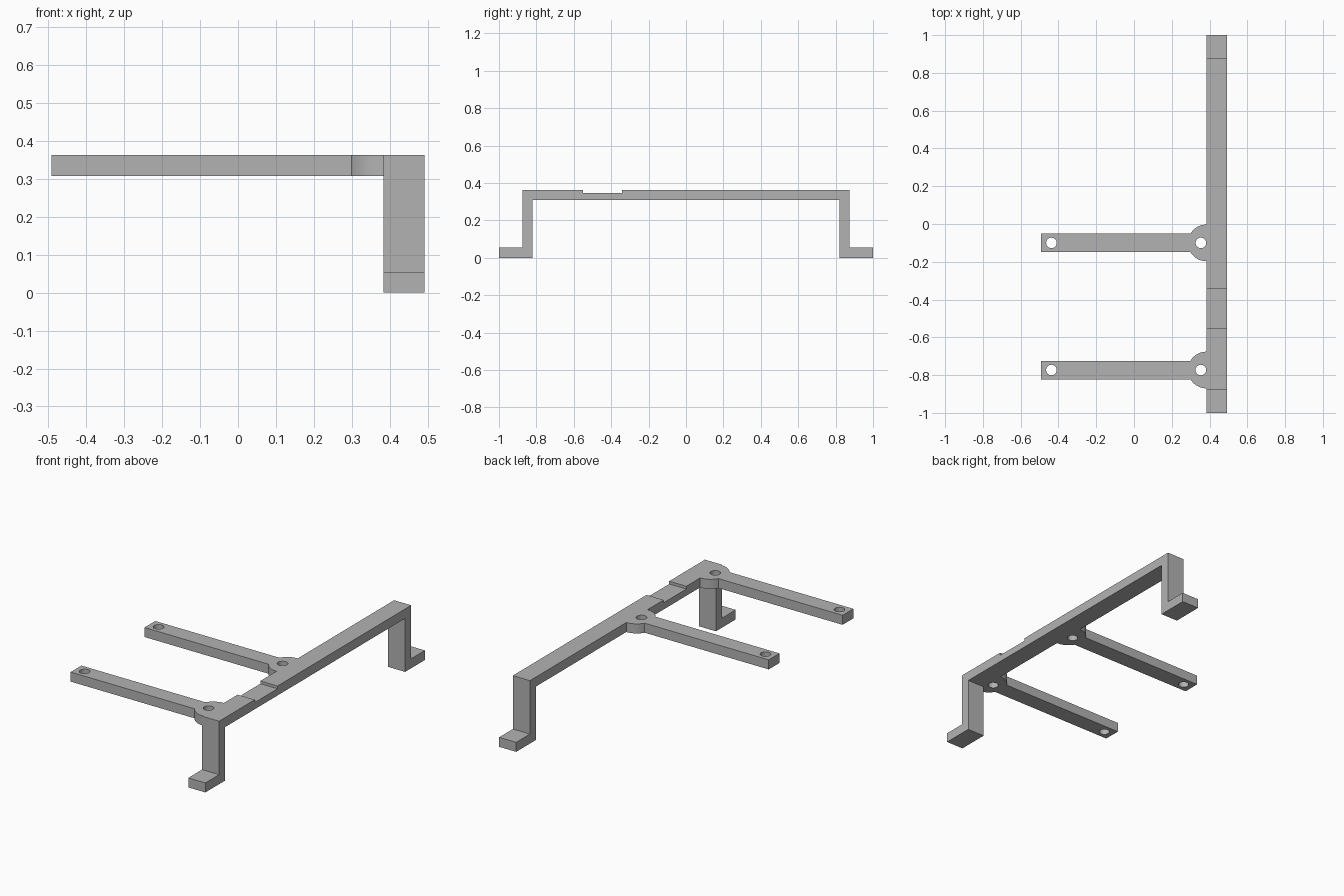
import bpy, bmesh, math
from mathutils import Matrix

cube = bpy.data.objects.get("Cube")
if cube:
    bpy.data.objects.remove(cube, do_unlink=True)

grey = bpy.data.materials.new("plain grey")
grey.use_nodes = True
grey.diffuse_color = (0.45, 0.45, 0.45, 1)
grey.node_tree.nodes["Principled BSDF"].inputs["Base Color"].default_value = grey.diffuse_color

TOP, THICK = 0.363, 0.055
RAIL_IN, RAIL_OUT = 0.383, 0.492
ARM_END, ARM_HALF = -0.492, 0.049
BOSS_R, HOLE_R = 0.097, 0.028


def extrude_loops(name, loops, depth, matrix):
    """Fill closed 2D loops (inner loops become holes), extrude, place."""
    curve = bpy.data.curves.new(name + "_outline", "CURVE")
    curve.dimensions = "2D"
    curve.fill_mode = "BOTH"
    curve.extrude = depth / 2
    for loop in loops:
        spline = curve.splines.new("POLY")
        spline.points.add(len(loop) - 1)
        for point, (u, v) in zip(spline.points, loop):
            point.co = (u, v, 0, 1)
        spline.use_cyclic_u = True
    helper = bpy.data.objects.new(name + "_outline", curve)
    bpy.context.collection.objects.link(helper)
    graph = bpy.context.evaluated_depsgraph_get()
    mesh = bpy.data.meshes.new_from_object(helper.evaluated_get(graph))
    bpy.data.objects.remove(helper, do_unlink=True)
    bm = bmesh.new()
    bm.from_mesh(mesh)
    bmesh.ops.remove_doubles(bm, verts=bm.verts, dist=0.0001)
    bmesh.ops.dissolve_limit(bm, angle_limit=0.01, verts=bm.verts, edges=bm.edges)
    bmesh.ops.recalc_face_normals(bm, faces=bm.faces)
    bm.transform(matrix)
    bm.to_mesh(mesh)
    bm.free()
    mesh.materials.clear()
    mesh.materials.append(grey)
    obj = bpy.data.objects.new(name, mesh)
    bpy.context.collection.objects.link(obj)
    bpy.ops.object.select_all(action="DESELECT")
    obj.select_set(True)
    bpy.context.view_layer.objects.active = obj
    bpy.ops.object.shade_smooth_by_angle(angle=math.radians(30))
    return obj


def arc(cx, cy, radius, start, end, steps):
    angles = [start + (end - start) * i / steps for i in range(steps + 1)]
    return [(cx + radius * math.cos(a), cy + radius * math.sin(a)) for a in angles]


# Rail with a leg and foot at each end and a shallow notch in the top
LEG, under = 0.875, TOP - THICK
outer = [(LEG, TOP), (LEG, THICK), (1, THICK), (1, 0), (LEG - THICK, 0), (LEG - THICK, under)]
notch = [(-0.55, TOP), (-0.55, TOP - 0.016), (-0.343, TOP - 0.016), (-0.343, TOP)]
profile = notch + outer + [(-y, z) for y, z in reversed(outer)]
# profile (u, v) lies in the y-z plane, its depth runs along x
yz_plane = Matrix(((0, 0, 1, (RAIL_IN + RAIL_OUT) / 2), (1, 0, 0, 0), (0, 1, 0, 0), (0, 0, 0, 1)))
extrude_loops("rail_with_feet", [profile], RAIL_OUT - RAIL_IN, yz_plane)

# Arms with a rounded boss at the rail and a hole at each end
spread = math.asin(ARM_HALF / BOSS_R)
upper = arc(RAIL_IN, 0, BOSS_R, math.pi / 2, math.pi - spread, 16) + [(ARM_END, ARM_HALF)]
outline = upper + [(x, -y) for x, y in reversed(upper)]
holes = [arc(x, 0, HOLE_R, 0, math.tau, 32)[:-1] for x in (-0.437, 0.354)]
for name, y in (("front_arm", -0.773), ("rear_arm", -0.1)):
    extrude_loops(name, [outline] + holes, THICK, Matrix.Translation((0, y, TOP - THICK / 2)))
